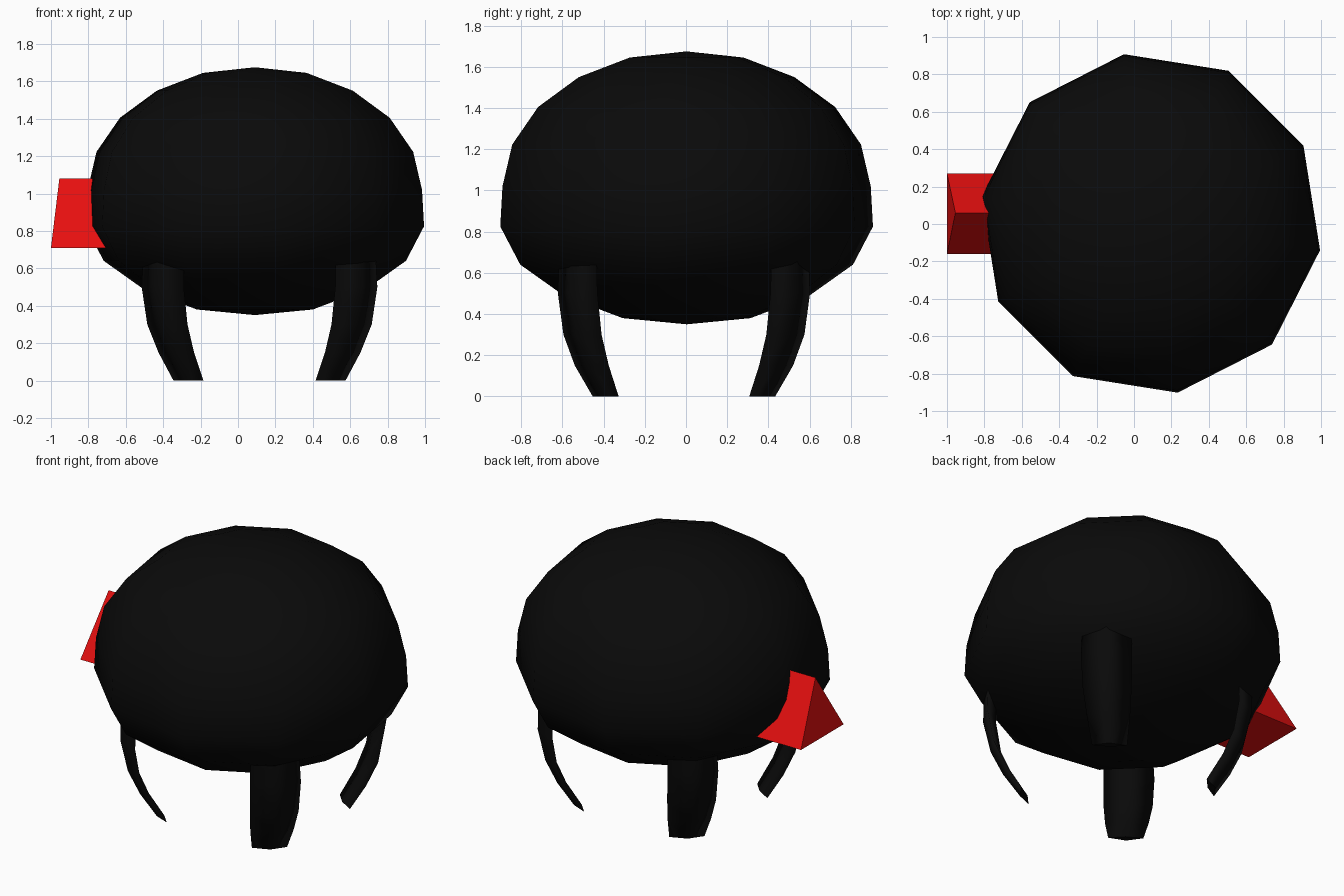
import bpy, bmesh, math

if "Cube" in bpy.data.objects:
    bpy.data.objects.remove(bpy.data.objects["Cube"])


def material(name, color):
    m = bpy.data.materials.new(name)
    m.diffuse_color = (*color, 1)
    m.use_nodes = True
    m.node_tree.nodes["Principled BSDF"].inputs["Base Color"].default_value = m.diffuse_color
    return m


def loft(name, rings, mat, smooth):
    """Bridge equal-length rings of points and cap both ends."""
    bm = bmesh.new()
    loops = [[bm.verts.new(p) for p in ring] for ring in rings]
    n = len(rings[0])
    for a, b in zip(loops, loops[1:]):
        for i in range(n):
            j = (i + 1) % n
            f = bm.faces.new((a[i], a[j], b[j], b[i]))
            f.smooth = smooth
    bm.faces.new(loops[0])
    bm.faces.new(loops[-1])
    return finish(name, bm, mat)


def finish(name, bm, mat):
    bmesh.ops.recalc_face_normals(bm, faces=bm.faces)
    mesh = bpy.data.meshes.new(name)
    bm.to_mesh(mesh)
    bm.free()
    mesh.materials.append(mat)
    obj = bpy.data.objects.new(name, mesh)
    bpy.context.collection.objects.link(obj)
    return obj


black = material("black", (0.003, 0.003, 0.003))
red = material("red", (0.8, 0.005, 0.005))

# Body: ten-sided squashed ball with a broadened underside (radius, z)
profile = [(0.314, 0.38), (0.6, 0.487), (0.818, 0.64), (0.916, 0.825),
           (0.905, 1.02), (0.857, 1.223), (0.73, 1.405), (0.53, 1.55),
           (0.28, 1.645)]
CX, CY, SIDES = 0.09, 0.003, 10
bm = bmesh.new()
loops = []
for r, z in profile:
    angles = [math.radians(-9 + 36 * k) for k in range(SIDES)]
    loops.append([bm.verts.new((CX + r * math.cos(a), CY + r * math.sin(a), z))
                  for a in angles])
bottom = bm.verts.new((CX, CY, 0.35))
top = bm.verts.new((CX, CY, 1.675))
for i in range(SIDES):
    j = (i + 1) % SIDES
    bm.faces.new((bottom, loops[0][j], loops[0][i]))
    bm.faces.new((top, loops[-1][i], loops[-1][j]))
    for a, b in zip(loops, loops[1:]):
        bm.faces.new((a[i], a[j], b[j], b[i]))
for f in bm.faces:
    f.smooth = True
finish("body", bm, black)

# Legs: thin bowed slabs, tapering and curving inward to the floor
# (z, outer x, inner x, outer y, inner y, bulge)
sections = [(0.0, 0.46, 0.30, 0.443, 0.317, 0.03),
            (0.15, 0.54, 0.35, 0.53, 0.365, 0.035),
            (0.30, 0.60, 0.385, 0.585, 0.40, 0.04),
            (0.50, 0.63, 0.405, 0.612, 0.42, 0.05),
            (0.70, 0.62, 0.405, 0.605, 0.425, 0.05)]
LX, LY = 0.115, -0.01
for sx, side in ((1, "right"), (-1, "left")):
    for sy, end in ((-1, "front"), (1, "back")):
        rings = []
        for z, xo, xi, yo, yi, bulge in sections:
            mx, my = (xo + xi) / 2, (yo + yi) / 2
            d = bulge * 0.7
            pts = [(xo, yi), (mx + d, my + d), (xi, yo),
                   (mx - d * 0.5, my - d * 0.5)]
            rings.append([(LX + sx * x, LY + sy * y, z) for x, y in pts])
        loft(f"{end}_{side}_leg", rings, black, True)

# Snout: red triangular prism poking out of the left side
rings = [[(tip, 0.06, 1.08), (base, 0.27, 0.71), (base, -0.16, 0.71)]
         for tip, base in ((-0.955, -1.0), (-0.62, -0.62))]
loft("snout", rings, red, False)
